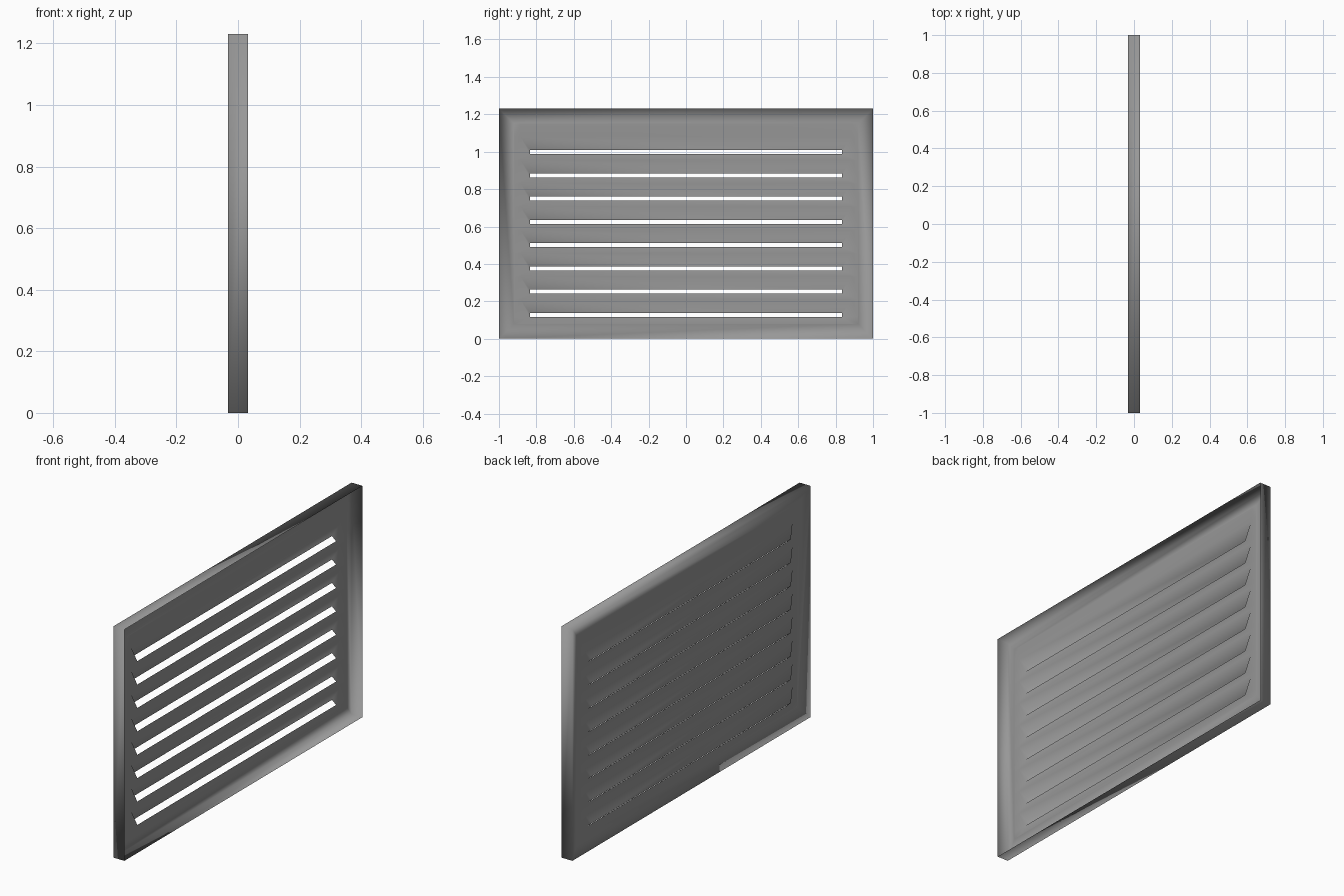
import bpy, bmesh

if "Cube" in bpy.data.objects:
    bpy.data.objects.remove(bpy.data.objects["Cube"])

# Overall sizes: thin tray, open towards +x, with a louvred back sheet
LO, HI = -0.032, 0.032
PANEL = LO + 0.024      # recessed sheet, louvres bulge back out to LO
H, INSET = 1.23, 0.08
FREE_Y, HINGE_Y = 0.835, 0.885
GAP = 0.021             # open slit height
RISE = 0.07             # free edge to hinge
COUNT, FIRST, PITCH = 8, 0.117, 0.1244

bm = bmesh.new()
cache = {}


def vert(x, y, z):
    key = (round(x, 4), round(y, 4), round(z, 4))
    if key not in cache:
        cache[key] = bm.verts.new(key)
    return cache[key]


def face(*pts):
    return bm.faces.new([vert(*p) for p in pts])


def loop(x, inset):
    y = 1 - inset
    return [(x, -y, inset), (x, y, inset), (x, y, H - inset), (x, -y, H - inset)]


# Rim walls and sloped margin
rings = [loop(HI, 0), loop(LO, 0), loop(PANEL, INSET)]
for a, b in zip(rings, rings[1:]):
    for i in range(4):
        j = (i + 1) % 4
        face(a[i], a[j], b[j], b[i])

# Sheet side strips and the level strips between louvres
E = 1 - INSET
slots = [(FIRST + PITCH * i, FIRST + PITCH * i + GAP, FIRST + PITCH * i + GAP + RISE)
         for i in range(COUNT)]
levels = [INSET] + [z for s in slots for z in (s[0], s[2])] + [H - INSET]
half = [FREE_Y, HINGE_Y] * COUNT
half = [HINGE_Y] + half + [HINGE_Y]
for k in range(len(levels) - 1):
    z0, z1, h0, h1 = levels[k], levels[k + 1], half[k], half[k + 1]
    for s in (-1, 1):
        face((PANEL, s * E, z0), (PANEL, s * E, z1), (PANEL, s * h1, z1), (PANEL, s * h0, z0))
    if k % 2 == 0:
        face((PANEL, -h0, z0), (PANEL, -h1, z1), (PANEL, h1, z1), (PANEL, h0, z0))

# Louvre hoods pressed outwards, hinged above, with closed triangular ends
for low, free, top in slots:
    face((PANEL, -HINGE_Y, top), (LO, -FREE_Y, free), (LO, FREE_Y, free), (PANEL, HINGE_Y, top))
    for s in (-1, 1):
        face((PANEL, s * FREE_Y, low), (LO, s * FREE_Y, free), (PANEL, s * HINGE_Y, top))

bmesh.ops.recalc_face_normals(bm, faces=bm.faces)
for f in bm.faces:
    f.smooth = True

mesh = bpy.data.meshes.new("vent_cover")
bm.to_mesh(mesh)
bm.free()
obj = bpy.data.objects.new("vent_cover", mesh)
bpy.context.collection.objects.link(obj)

# Dark grey metal
mat = bpy.data.materials.new("dark_grey")
mat.diffuse_color = (0.31, 0.31, 0.31, 1)
mat.use_nodes = True
mat.node_tree.nodes["Principled BSDF"].inputs["Base Color"].default_value = mat.diffuse_color
mesh.materials.append(mat)
